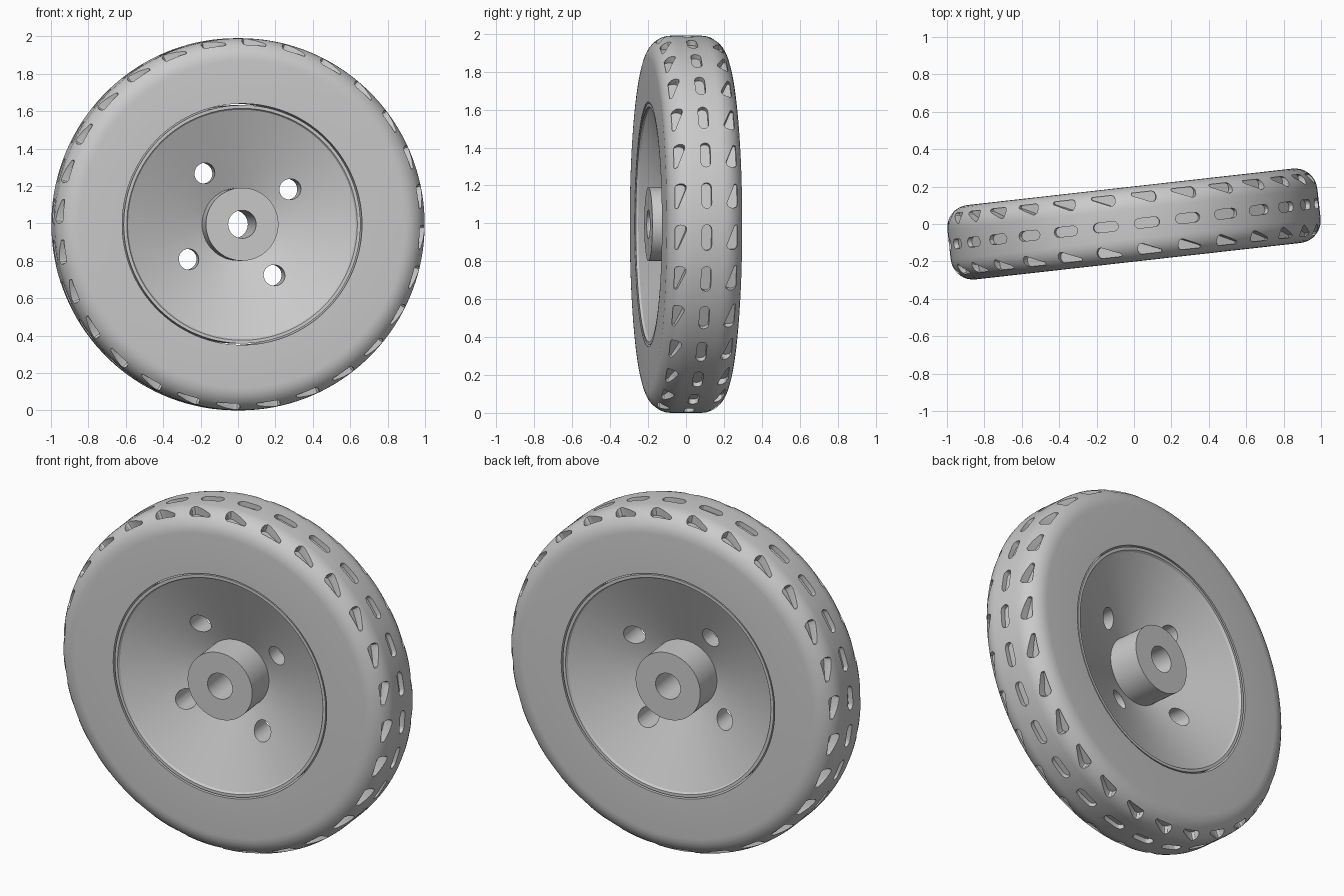
import bpy, bmesh, math
from math import sin, cos, pi, radians
from mathutils import Vector

if "Cube" in bpy.data.objects:
    bpy.data.objects.remove(bpy.data.objects["Cube"])

R, HALF, FIL = 0.995, 0.2, 0.12      # wheel radius, half width, shoulder fillet
TURN = radians(6.4)                  # wheel is steered slightly


def make(name, bm):
    bmesh.ops.recalc_face_normals(bm, faces=bm.faces)
    me = bpy.data.meshes.new(name)
    bm.to_mesh(me)
    bm.free()
    ob = bpy.data.objects.new(name, me)
    bpy.context.collection.objects.link(ob)
    return ob


def polar(r, y, a):
    return Vector((r * cos(a), y, r * sin(a)))


def lathe(name, profile, n):
    """Sweep a closed (radius, y) profile around the y axis."""
    bm = bmesh.new()
    rings = [[bm.verts.new(polar(r, y, 2 * pi * i / n)) for r, y in profile] for i in range(n)]
    m = len(profile)
    for i in range(n):
        a, b = rings[i], rings[(i + 1) % n]
        for j in range(m):
            k = (j + 1) % m
            bm.faces.new((a[j], a[k], b[k], b[j]))
    return make(name, bm)


def prism(bm, bottom, top):
    """Closed solid between two matching outlines."""
    lo = [bm.verts.new(p) for p in bottom]
    hi = [bm.verts.new(p) for p in top]
    bm.faces.new(lo)
    bm.faces.new(hi)
    for i in range(len(lo)):
        k = (i + 1) % len(lo)
        bm.faces.new((lo[i], lo[k], hi[k], hi[i]))


def cut(ob, cutter):
    mod = ob.modifiers.new("cut", 'BOOLEAN')
    mod.operation, mod.solver, mod.object = 'DIFFERENCE', 'EXACT', cutter
    bpy.context.view_layer.objects.active = ob
    bpy.ops.object.modifier_apply(modifier=mod.name)
    bpy.data.objects.remove(cutter)


def finish(ob):
    ob.rotation_euler.z = TURN
    ob.location.z = R
    bpy.ops.object.select_all(action='DESELECT')
    ob.select_set(True)
    bpy.context.view_layer.objects.active = ob
    bpy.ops.object.shade_smooth_by_angle(angle=radians(30))


# tyre: rounded shoulders, flat side walls
arc = [(R - FIL + FIL * cos(i * pi / 16), HALF - FIL + FIL * sin(i * pi / 16)) for i in range(9)]
profile = [(0.645, -HALF)] + [(r, -y) for r, y in reversed(arc)] + arc + [(0.645, HALF)]
tyre = lathe("tyre", profile, 140)

# tread pocket outlines as (along, across)
slot = [(s * (0.042 + 0.026 * cos(b)), s * 0.026 * sin(b))
        for s in (1, -1) for b in [radians(-90 + 30 * i) for i in range(7)]]
drop = [(0.066, 0.158), (0.062, 0.165), (-0.045, 0.165), (-0.058, 0.158), (-0.065, 0.14),
        (-0.062, 0.12), (-0.052, 0.109), (-0.038, 0.108), (0.062, 0.15)]
rows = [(slot, 1, 0.966), (drop, 1, 0.943), (drop, -1, 0.943)]

bm = bmesh.new()
for i in range(28):
    a = radians(8.8) + 2 * pi * i / 28
    tangent = Vector((-sin(a), 0, cos(a)))
    for outline, side, floor in rows:
        lo, hi = [[polar(r, side * v, a) + tangent * side * u for u, v in outline]
                  for r in (floor, 1.05)]
        prism(bm, lo, hi)
pockets = make("pocket_cutter", bm)
cut(tyre, pockets)
finish(tyre)

# rim: double cone dish with flush hub and bore
half = [(0.075, 0.2), (0.195, 0.2), (0.195, 0.015), (0.612, 0.185), (0.62, 0.197), (0.637, 0.197)]
rim = lathe("rim_and_hub", [(r, -y) for r, y in half] + half[::-1], 120)

# four through holes in the dish
bm = bmesh.new()
for i in range(4):
    c = polar(0.331, 0, radians(34.5 + 90 * i))
    lo, hi = [[c + polar(0.056, y, 2 * pi * k / 32) for k in range(32)] for y in (-0.3, 0.3)]
    prism(bm, lo, hi)
cut(rim, make("hole_cutter", bm))
finish(rim)
